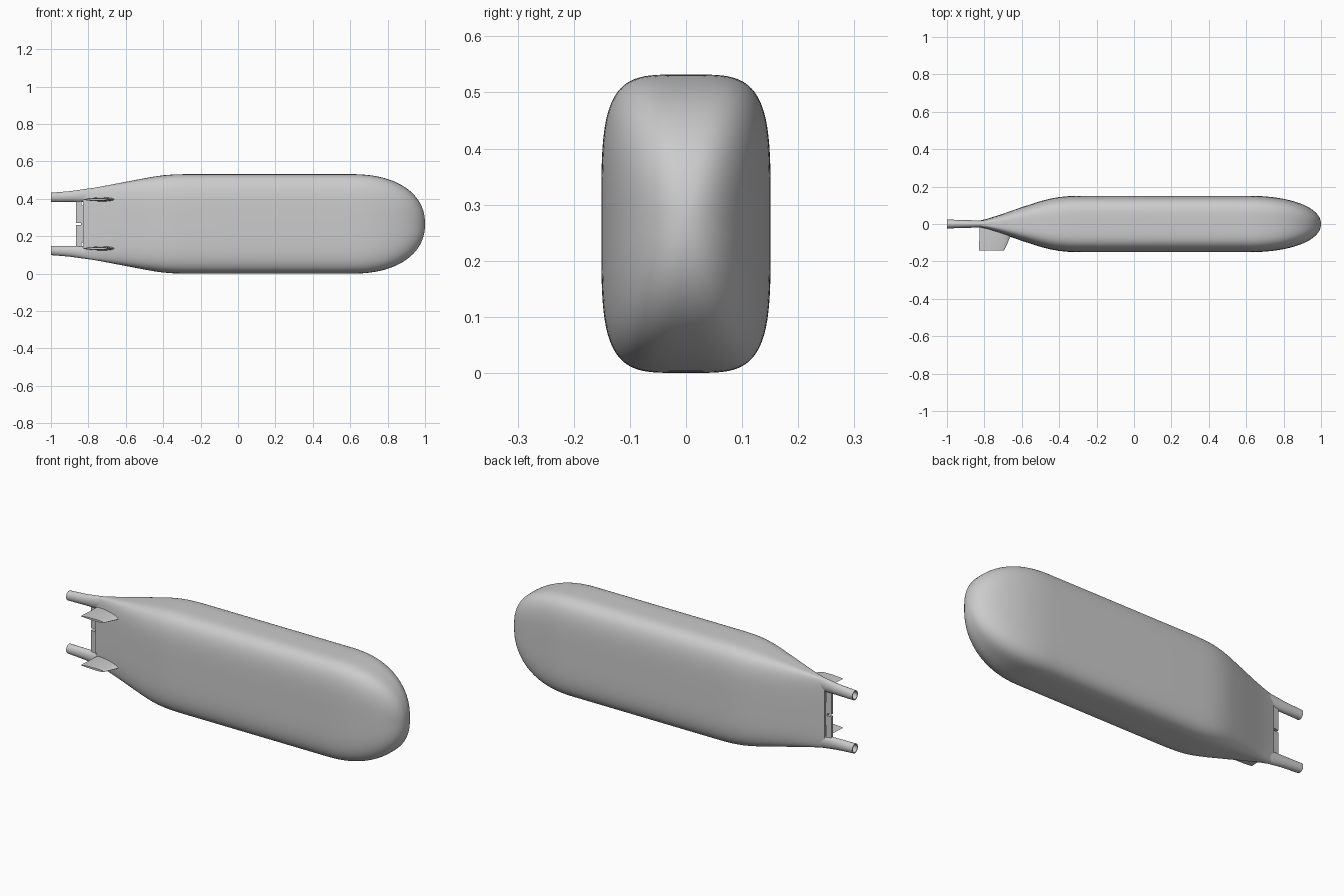
import bpy, bmesh, math

if "Cube" in bpy.data.objects:
    bpy.data.objects.remove(bpy.data.objects["Cube"])


def loft(name, rings, cap_start=True, cap_end=True, closed=False, angle=35):
    """Skin a list of equally sized point rings into a smooth-shaded object."""
    bm = bmesh.new()
    vs = [[bm.verts.new(p) for p in r] for r in rings]
    pairs = list(zip(vs, vs[1:]))
    if closed:
        pairs.append((vs[-1], vs[0]))
    n = len(rings[0])
    for a, b in pairs:
        for i in range(n):
            j = (i + 1) % n
            bm.faces.new((a[i], a[j], b[j], b[i]))
    if cap_start:
        bm.faces.new(vs[0])
    if cap_end:
        bm.faces.new(vs[-1])
    bmesh.ops.recalc_face_normals(bm, faces=bm.faces)
    me = bpy.data.meshes.new(name)
    bm.to_mesh(me)
    bm.free()
    ob = bpy.data.objects.new(name, me)
    bpy.context.collection.objects.link(ob)
    bpy.ops.object.select_all(action='DESELECT')
    ob.select_set(True)
    bpy.context.view_layer.objects.active = ob
    bpy.ops.object.shade_smooth_by_angle(angle=math.radians(angle))
    return ob


def section(x, cz, ry, rz, n=2.0, count=96):
    """Superellipse ring across the x axis."""
    pts = []
    for i in range(count):
        a = 2 * math.pi * (i + 0.5) / count
        c, s = math.cos(a), math.sin(a)
        pts.append((x, math.copysign(abs(c) ** (2 / n), c) * ry,
                    cz + math.copysign(abs(s) ** (2 / n), s) * rz))
    return pts


MID = 0.266

# Main hull: tapered stern, parallel body, rounded nose
stern = [(-0.83, 0.017, 0.182), (-0.78, 0.029, 0.191), (-0.7, 0.055, 0.206),
         (-0.6, 0.090, 0.225), (-0.5, 0.122, 0.244), (-0.45, 0.135, 0.253),
         (-0.4, 0.144, 0.260), (-0.35, 0.149, 0.264), (-0.28, 0.151, 0.266),
         (0.1, 0.151, 0.266), (0.5, 0.151, 0.266)]
rings = [section(x, MID, ry, rz, 4.2) for x, ry, rz in stern]
STEPS = 28
for i in range(STEPS):
    t = math.sin(math.pi / 2 * i / STEPS)
    ry = 0.151 * (1 - t ** 2.2) ** (1 / 2.1)
    rz = 0.266 * (1 - t ** 2.3) ** (1 / 2.2)
    rings.append(section(0.6 + 0.4 * t, MID, ry, rz, 4.2 - 1.6 * t * t))
rings.append(section(1.0, MID, 0.004, 0.008, 2.6))
loft("hull", rings)

for label, side in (("upper", 1), ("lower", -1)):
    # Hollow tail tubes
    tube = [(-0.70, 0.162, 0.020, 0.040), (-0.83, 0.151, 0.019, 0.034),
            (-0.90, 0.146, 0.021, 0.029), (-1.0, 0.142, 0.024, 0.025),
            (-1.0, 0.142, 0.019, 0.020), (-0.90, 0.145, 0.016, 0.020)]
    loft(label + "_tail_tube",
         [section(x, MID + side * o, ry, rz, 2, 32) for x, o, ry, rz in tube])

    # Swept fins on the front side, tapered foil section
    fin = []
    for y, lead, trail, thick in ((-0.01, -0.60, -0.825, 0.016),
                                  (-0.05, -0.655, -0.825, 0.013),
                                  (-0.10, -0.675, -0.828, 0.010),
                                  (-0.142, -0.695, -0.83, 0.007)):
        ring = []
        for i in range(24):
            a = 2 * math.pi * i / 24
            u = (1 - math.cos(a)) / 2
            h = math.sin(a) * (0.55 + 0.45 * math.cos(a / 2) ** 2)
            ring.append((lead + (trail - lead) * u, y,
                         MID + side * 0.131 + h * thick))
        fin.append(ring)
    loft(label + "_fin", fin)

    # Rudder panels between the tubes, just aft of the stern edge
    z0, z1 = MID + side * 0.006, MID + side * 0.125
    loft(label + "_rudder",
         [[(-0.836, -0.010, z), (-0.836, 0.010, z),
           (-0.866, 0.007, z), (-0.866, -0.007, z)] for z in (z0, z1)])

# Hinge post joining the rudders to the stern
loft("rudder_hinge", [section(x, MID, 0.005, 0.1, 4, 24) for x in (-0.84, -0.825)])
